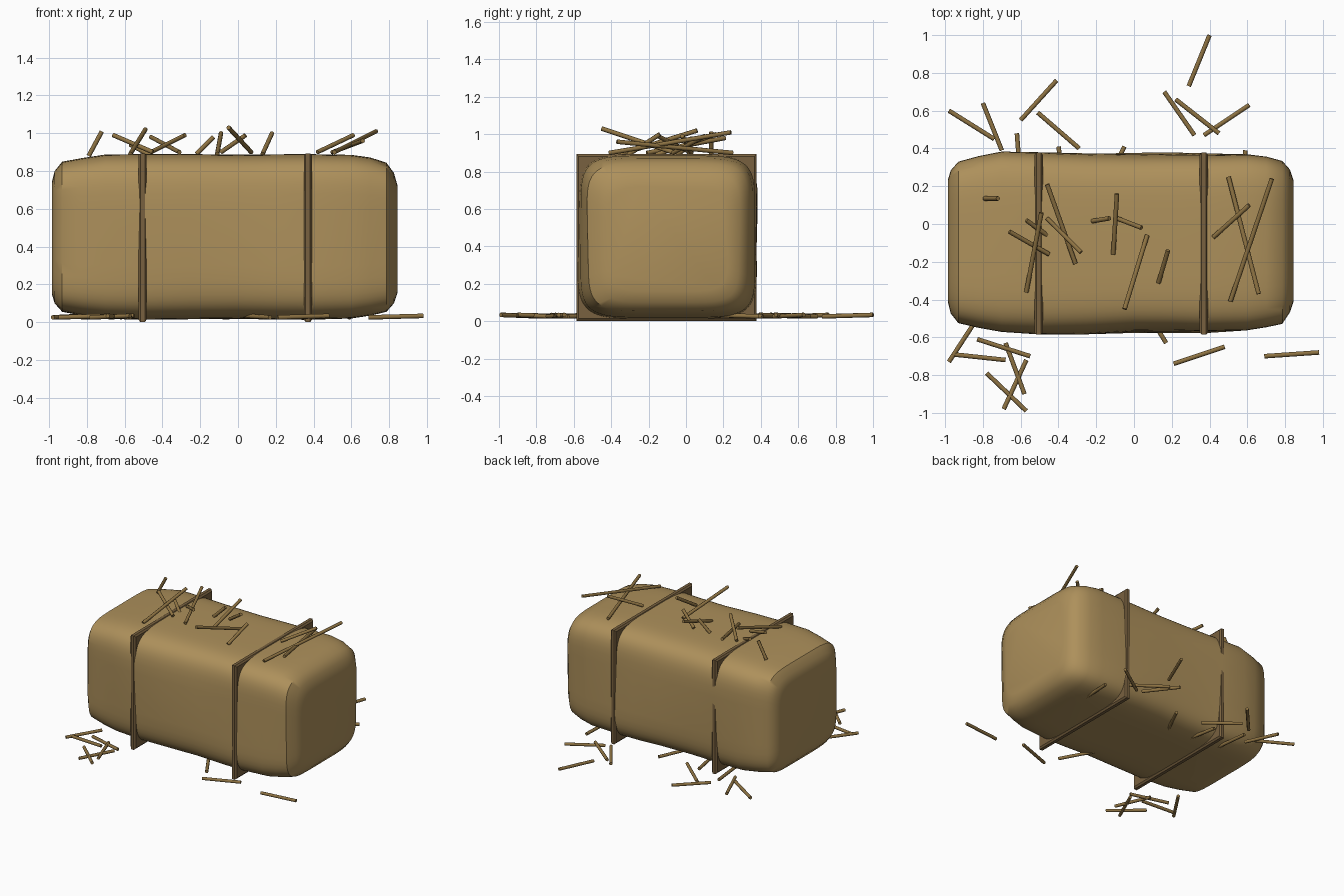
import bpy, bmesh, math
from mathutils import Vector


def material(name, rgb):
    m = bpy.data.materials.new(name)
    m.diffuse_color = (*rgb, 1)
    return m


HAY = material("hay", (0.42, 0.28, 0.105))
TWINE = material("dark twine", (0.19, 0.12, 0.05))
STRAW = material("straw", (0.27, 0.17, 0.055))


def finish(name, bm, mat, angle):
    bmesh.ops.recalc_face_normals(bm, faces=bm.faces)
    me = bpy.data.meshes.new(name)
    bm.to_mesh(me)
    bm.free()
    ob = bpy.data.objects.new(name, me)
    bpy.context.collection.objects.link(ob)
    me.materials.append(mat)
    bpy.ops.object.select_all(action='DESELECT')
    ob.select_set(True)
    bpy.context.view_layer.objects.active = ob
    bpy.ops.object.shade_smooth_by_angle(angle=math.radians(angle))
    return ob


def bridge(bm, a, b):
    n = len(a)
    for i in range(n):
        bm.faces.new((a[i], a[(i + 1) % n], b[(i + 1) % n], b[i]))


# Bale: rounded-square sections lofted along x (x, y min, y max, z min, z max)
sections = [
    (-0.985, -0.42, 0.24, 0.15, 0.74), (-0.97, -0.48, 0.29, 0.10, 0.80),
    (-0.93, -0.53, 0.335, 0.055, 0.85), (-0.82, -0.552, 0.362, 0.035, 0.87),
    (-0.70, -0.570, 0.382, 0.02, 0.888), (-0.50, -0.579, 0.374, 0.013, 0.890),
    (-0.25, -0.578, 0.368, 0.016, 0.890), (0.0, -0.570, 0.370, 0.018, 0.887),
    (0.20, -0.573, 0.374, 0.014, 0.889), (0.37, -0.577, 0.373, 0.013, 0.890),
    (0.60, -0.568, 0.374, 0.02, 0.886), (0.70, -0.55, 0.36, 0.035, 0.872),
    (0.785, -0.53, 0.335, 0.055, 0.845), (0.825, -0.47, 0.29, 0.10, 0.79),
    (0.845, -0.41, 0.23, 0.16, 0.72)]
COUNT = 56
bm = bmesh.new()
rings = []
for x, y0, y1, z0, z1 in sections:
    ring = []
    for i in range(COUNT):
        t = 2 * math.pi * (i + 0.5) / COUNT
        u, v = (math.copysign(abs(f(t)) ** (2 / 5.5), f(t)) for f in (math.cos, math.sin))
        y = (y0 + y1) / 2 + u * (y1 - y0) / 2
        z = (z0 + z1) / 2 + v * (z1 - z0) / 2
        # slight lumpiness on the long sides
        y += u * 0.007 * math.sin(4 * x + 5 * z)
        ring.append(bm.verts.new((x, y, z)))
    if rings:
        bridge(bm, rings[-1], ring)
    rings.append(ring)
bm.faces.new(rings[0])
bm.faces.new(rings[-1])
finish("bale", bm, HAY, 40)


# Straps: mitred square frames with a bevelled outer edge (x offset, inset)
profile = [(-0.012, 0), (0.012, 0), (0.022, 0.012), (0.022, 0.12),
           (-0.022, 0.12), (-0.022, 0.012)]
for name, x in (("left_strap", -0.505), ("right_strap", 0.37)):
    bm = bmesh.new()
    rings = [[bm.verts.new((x + dx, -0.104 + sy * (0.482 - d), 0.448 + sz * (0.446 - d)))
              for dx, d in profile]
             for sy, sz in ((-1, -1), (1, -1), (1, 1), (-1, 1))]
    for k in range(4):
        bridge(bm, rings[k], rings[(k + 1) % 4])
    finish(name, bm, TWINE, 30)


def straws(name, ends):
    bm = bmesh.new()
    for a, b in ends:
        a, b = Vector(a), Vector(b)
        mat = (b - a).to_track_quat('Z', 'Y').to_matrix().to_4x4()
        mat.translation = (a + b) / 2
        bmesh.ops.create_cone(bm, cap_ends=True, segments=8, radius1=0.012,
                              radius2=0.012, depth=(b - a).length, matrix=mat)
    finish(name, bm, STRAW, 50)


# Loose straws on the ground (x, y, x, y)
ground = [
    (-0.98, 0.60, -0.74, 0.45), (-0.80, 0.64, -0.70, 0.39),
    (-0.62, 0.48, -0.60, 0.22), (-0.60, 0.55, -0.41, 0.76),
    (-0.51, 0.59, -0.29, 0.40), (-0.40, 0.41, -0.36, 0.15),
    (-0.05, 0.41, -0.17, 0.17), (0.29, 0.73, 0.40, 1.0),
    (0.16, 0.70, 0.32, 0.47), (0.22, 0.66, 0.45, 0.48),
    (0.37, 0.47, 0.61, 0.63), (0.59, 0.39, 0.57, 0.12),
    (-0.98, -0.73, -0.83, -0.50), (-0.96, -0.69, -0.68, -0.72),
    (-0.83, -0.61, -0.55, -0.70), (-0.68, -0.63, -0.58, -0.90),
    (-0.57, -0.72, -0.69, -0.98), (-0.78, -0.79, -0.57, -0.99),
    (0.17, -0.63, 0.03, -0.40), (0.21, -0.74, 0.48, -0.65),
    (0.69, -0.70, 0.98, -0.68)]
straws("ground_straws", [((a, b, 0.026), (c, d, 0.034)) for a, b, c, d in ground])

# Straws sticking out of the top (x, y, z, x, y, z)
top = [
    (-0.79, 0.135, 0.88, -0.72, 0.135, 1.01), (-0.66, -0.04, 0.99, -0.45, -0.16, 0.90),
    (-0.57, -0.36, 0.89, -0.49, 0.06, 1.02), (-0.57, 0.02, 0.94, -0.46, -0.06, 0.88),
    (-0.46, 0.21, 0.98, -0.31, -0.21, 0.90), (-0.46, 0.03, 0.90, -0.28, -0.15, 0.99),
    (-0.22, 0.015, 0.89, -0.13, 0.03, 0.98), (-0.11, -0.16, 0.89, -0.09, 0.16, 1.0),
    (-0.09, 0.03, 0.90, 0.04, -0.02, 0.99), (-0.05, -0.45, 1.03, 0.07, -0.06, 0.90),
    (0.13, -0.31, 0.89, 0.18, -0.14, 1.0), (0.42, -0.07, 0.90, 0.61, 0.10, 0.99),
    (0.51, -0.41, 0.90, 0.73, 0.24, 1.01), (0.50, 0.25, 0.90, 0.66, -0.37, 0.96)]
straws("top_straws", [(p[:3], p[3:]) for p in top])
